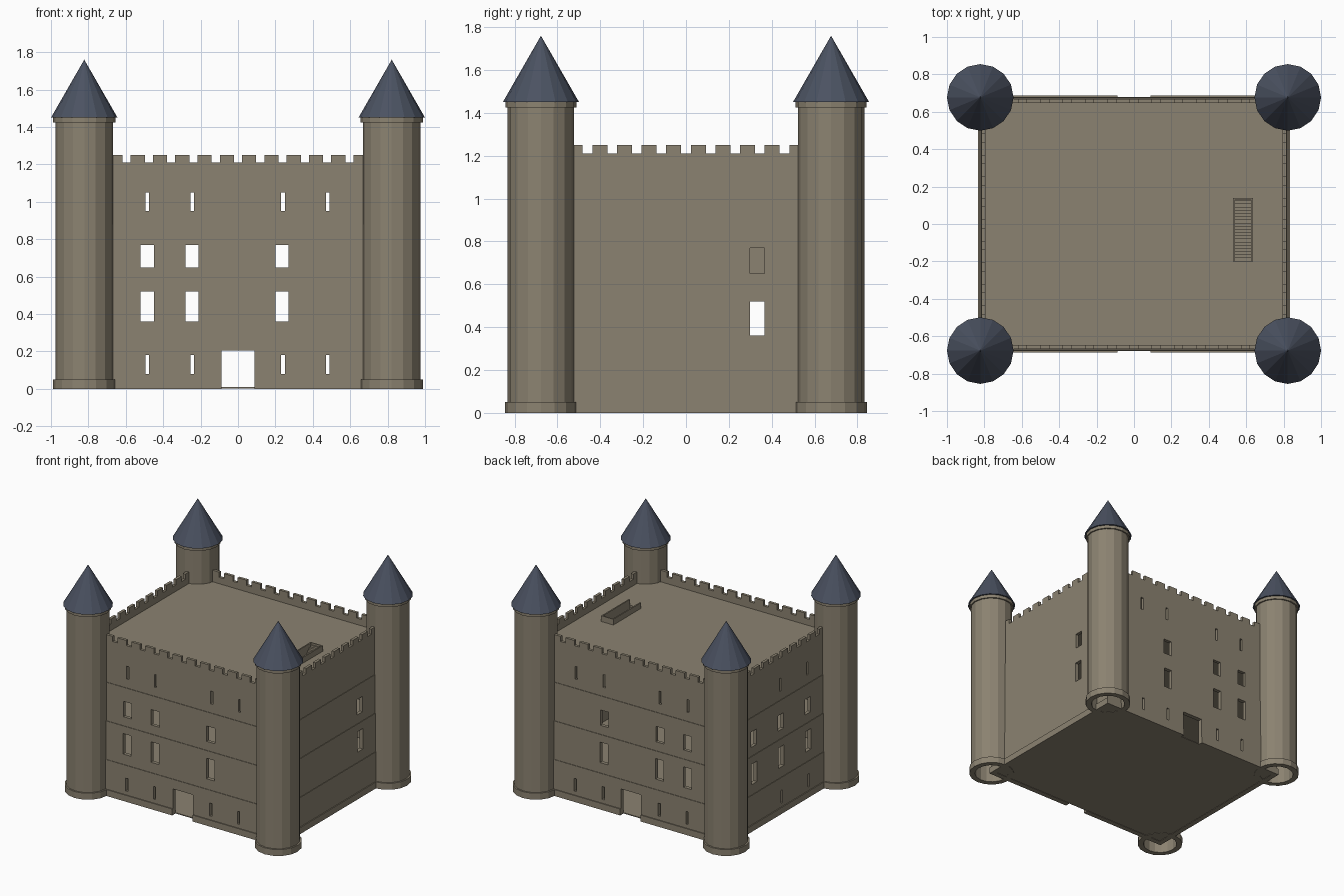
import bpy, bmesh, math
from mathutils import Matrix

if "Cube" in bpy.data.objects:
    bpy.data.objects.remove(bpy.data.objects["Cube"])


def material(name, rgb):
    m = bpy.data.materials.new(name)
    m.use_nodes = True
    col = (*rgb, 1)
    m.diffuse_color = col
    m.node_tree.nodes["Principled BSDF"].inputs["Base Color"].default_value = col
    return m


stone = material("stone", (0.26, 0.225, 0.165))
slate = material("slate_blue", (0.07, 0.084, 0.12))


def finish(name, bm, mat):
    bmesh.ops.recalc_face_normals(bm, faces=bm.faces)
    me = bpy.data.meshes.new(name)
    bm.to_mesh(me)
    bm.free()
    me.materials.append(mat)
    ob = bpy.data.objects.new(name, me)
    bpy.context.collection.objects.link(ob)
    return ob


def add_box(bm, x0, x1, y0, y1, z0, z1):
    mat = Matrix.Translation(((x0 + x1) / 2, (y0 + y1) / 2, (z0 + z1) / 2))
    mat = mat @ Matrix.Diagonal((x1 - x0, y1 - y0, z1 - z0, 1))
    bmesh.ops.create_cube(bm, size=1, matrix=mat)


def box(name, *dims):
    bm = bmesh.new()
    add_box(bm, *dims)
    return finish(name, bm, stone)


def loft(bm, rings, closed):
    """Skin consecutive rings of vertices with quads."""
    n = len(rings[0])
    pairs = list(zip(rings, rings[1:] + rings[:1]))
    for a, b in pairs if closed else pairs[:-1]:
        for i in range(n):
            j = (i + 1) % n
            bm.faces.new((a[i], a[j], b[j], b[i]))


def cut(target, cutter):
    mod = target.modifiers.new("openings", 'BOOLEAN')
    mod.operation = 'DIFFERENCE'
    mod.solver = 'EXACT'
    mod.object = cutter
    cutter.hide_render = True
    bpy.context.view_layer.objects.active = target
    bpy.ops.object.modifier_apply(modifier=mod.name)
    bpy.data.objects.remove(cutter)


# Curtain walls: a rectangular shell whose storeys step in slightly
HX, HY = 0.815, 0.668
STEP = 0.004
FLOORS = (0.28, 0.58, 0.88)
profile = [(0.019, 0), (0.019, 0.05)]
z_prev = 0.05
for i, z in enumerate(FLOORS + (1.25,)):
    inset = STEP * (3 - i)
    profile += [(inset, z_prev), (inset, z)]
    z_prev = z
profile += [(-0.022, 1.25), (-0.022, 0)]
bm = bmesh.new()
rings = [[bm.verts.new((sx * (HX + o), sy * (HY + o), z))
          for sx, sy in ((-1, -1), (1, -1), (1, 1), (-1, 1))] for o, z in profile]
loft(bm, rings, True)
walls = finish("curtain_walls", bm, stone)

# Openings in the walls: crenels, arrow slits, windows and doors
bm = bmesh.new()


def opening(axis, sides, centre, width, z0, z1):
    for s in sides:
        near, far = sorted((s * 0.62, s * 0.74) if axis == 'y' else (s * 0.76, s * 0.88))
        a, b = centre - width / 2, centre + width / 2
        if axis == 'y':
            add_box(bm, a, b, near, far, z0, z1)
        else:
            add_box(bm, near, far, a, b, z0, z1)


BOTH = (-1, 1)
SLITS = ((0.08, 0.18), (0.95, 1.05))
WINDOWS = ((0.36, 0.52), (0.65, 0.77))
for k in range(-5, 6):
    opening('y', BOTH, k * 0.119, 0.043, 1.21, 1.4)
for k in range(-4, 5):
    opening('x', BOTH, k * 0.115, 0.045, 1.21, 1.4)
for z0, z1 in SLITS:
    for x in (-0.485, -0.245, 0.24, 0.48):
        opening('y', BOTH, x, 0.02, z0, z1)
    for y in (0, -0.335):
        opening('x', (-1,), y, 0.02, z0, z1)
for z0, z1 in WINDOWS:
    for x in (-0.485, -0.245, 0.235):
        opening('y', BOTH, x, 0.07, z0, z1)
    for y in (-0.335, 0):
        opening('x', (-1,), y, 0.07, z0, z1)
    opening('x', BOTH, 0.333, 0.068, z0, z1)
opening('y', BOTH, 0, 0.175, -0.1, 0.205)
cut(walls, finish("wall_cutter", bm, stone))

# Floors and an inner partition
FX, FY = 0.8, 0.652
box("ground_floor", -FX, FX, -FY, FY, 0.003, 0.01)
for i, z in enumerate(FLOORS):
    box(f"floor_{i + 1}", -FX, FX, -FY, FY, z - 0.02, z)
box("partition", 0.37, 0.39, -FY, FY, 0.575, 0.865)

# Roof deck with a stairwell
SX0, SX1, SY0, SY1 = 0.535, 0.63, -0.2, 0.14
roof = box("roof_deck", -FX, FX, -FY, FY, 1.14, 1.16)
cut(roof, box("stairwell_cutter", SX0, SX1, SY0, SY1, 1.0, 1.3))

# Stair flight and its low side walls
STEPS = 20
bm = bmesh.new()
run = (SY1 - SY0) / STEPS
for i in range(STEPS):
    top = 0.89 + 0.3 * (i + 1) / STEPS
    add_box(bm, SX0, SX1, SY0 + i * run, SY0 + (i + 1) * run, top - 0.03, top)
finish("roof_stairs", bm, stone)
bm = bmesh.new()
for x in (SX0, SX1):
    add_box(bm, x - 0.005, x + 0.005, SY0, SY1, 1.13, 1.205)
add_box(bm, SX0, SX1, SY1 - 0.008, SY1, 1.13, 1.205)
finish("stair_side_walls", bm, stone)

# Corner towers: hollow lathed shafts with conical roofs
SIDES = 16
shaft = [(0.125, 0), (0.167, 0), (0.167, 0.05), (0.155, 0.05), (0.155, 1.425),
         (0.166, 1.425), (0.166, 1.45), (0.125, 1.45)]
for sx, side in ((1, "left"), (-1, "right")):
    for sy, end in ((-1, "front"), (1, "back")):
        cx, cy = sx * 0.822, sy * 0.677
        bm = bmesh.new()
        rings = [[bm.verts.new((cx + r * math.cos(t), cy + r * math.sin(t), z))
                  for t in (math.tau * i / SIDES for i in range(SIDES))]
                 for r, z in shaft]
        loft(bm, rings, True)
        finish(f"{end}_{side}_tower", bm, stone)
        bm = bmesh.new()
        bmesh.ops.create_cone(bm, cap_ends=True, segments=SIDES, radius1=0.178,
                              radius2=0, depth=0.31,
                              matrix=Matrix.Translation((cx, cy, 1.605)))
        finish(f"{end}_{side}_tower_roof", bm, slate)
